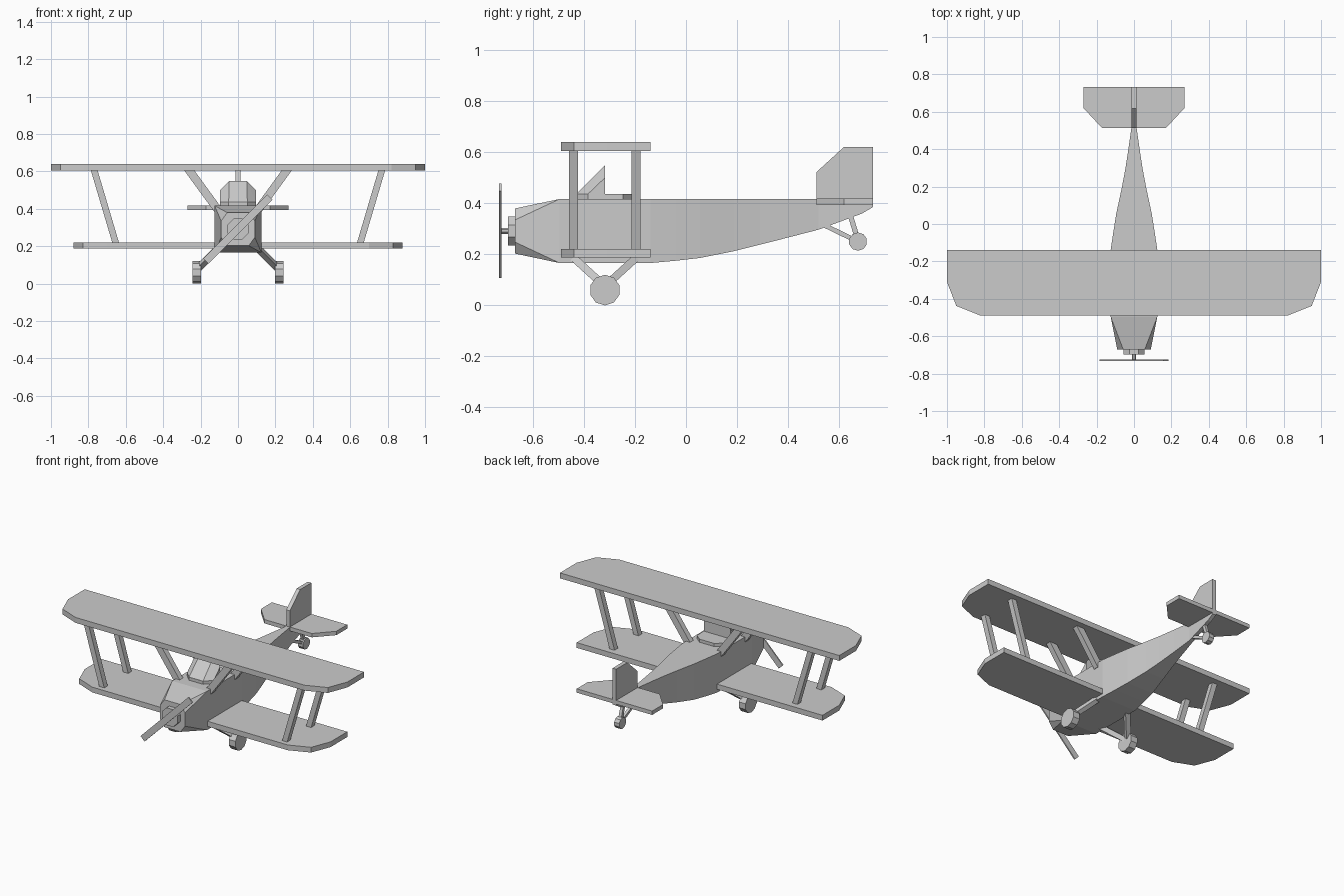
import bpy, bmesh
from math import sin, cos, pi
from mathutils import Vector

if "Cube" in bpy.data.objects:
    bpy.data.objects.remove(bpy.data.objects["Cube"])


def finish(name, bm):
    bmesh.ops.remove_doubles(bm, verts=bm.verts, dist=1e-5)
    bmesh.ops.recalc_face_normals(bm, faces=bm.faces)
    me = bpy.data.meshes.new(name)
    bm.to_mesh(me)
    bm.free()
    ob = bpy.data.objects.new(name, me)
    bpy.context.collection.objects.link(ob)
    return ob


def loft(name, rings):
    """Skin a list of equal-length point rings and cap both ends."""
    bm = bmesh.new()
    vs = [[bm.verts.new(p) for p in r] for r in rings]
    n = len(vs[0])
    for a, b in zip(vs, vs[1:]):
        for i in range(n):
            j = (i + 1) % n
            bm.faces.new((a[i], a[j], b[j], b[i]))
    bm.faces.new(vs[0])
    bm.faces.new(vs[-1])
    return finish(name, bm)


def slab(name, half, z0, z1):
    """Horizontal plate from the right half of its outline."""
    pts = half + [(-x, y) for x, y in reversed(half)]
    return loft(name, [[(x, y, z) for x, y in pts] for z in (z0, z1)])


def side_prism(name, profile, x0, x1):
    return loft(name, [[(x, y, z) for y, z in profile] for x in (x0, x1)])


def ngon(n, r, a0):
    return [(r * cos(a0 + 2 * pi * i / n), r * sin(a0 + 2 * pi * i / n)) for i in range(n)]


def post(name, p, q, hx, hy):
    """Slanted strut with level ends."""
    c = ((-hx, -hy), (hx, -hy), (hx, hy), (-hx, hy))
    return loft(name, [[(e[0] + x, e[1] + y, e[2]) for x, y in c] for e in (p, q)])


def beam(name, p, q, h):
    """Strut with square ends."""
    p, q = Vector(p), Vector(q)
    d = (q - p).normalized()
    u = d.cross(Vector((1, 0, 0))).normalized() * h
    v = d.cross(u).normalized() * h
    return loft(name, [[e - u - v, e + u - v, e + u + v, e - u + v] for e in (p, q)])


# fuselage: octagonal nose opening into a tapering box
stations = [  # y, half width, bottom, top, corner cut
    (-.67, .09, .203, .38, .045), (-.495, .125, .166, .417, 0), (-.14, .125, .166, .417, 0),
    (-.04, .11, .175, .417, 0), (.055, .095, .186, .417, 0), (.19, .066, .213, .417, 0),
    (.29, .047, .238, .417, 0), (.40, .03, .266, .417, 0), (.52, .013, .297, .417, 0),
    (.69, .012, .36, .417, 0), (.732, .012, .385, .417, 0)]
rings = []
for y, w, b, t, c in stations:
    d = c * .72
    rings.append([(x, y, z) for x, z in (
        (w, b + c), (w, t - c), (w - d, t), (d - w, t),
        (-w, t - c), (-w, b + c), (d - w, b), (w - d, b))])
loft("fuselage", rings)

# engine cap, shaft and propeller
PZ = .292
for name, n, r, y0, y1 in (("engine_cap", 8, .061, -.698, -.66), ("propeller_shaft", 8, .013, -.73, -.69)):
    loft(name, [[(x, y, PZ + z) for x, z in ngon(n, r, pi / 8)] for y in (y0, y1)])
k, L, W = 2 ** -.5, .242, .02
blade = [(k * (a - b), PZ + k * (a + b)) for a, b in ((-L, -W), (L, -W), (L, W), (-L, W))]
loft("propeller", [[(x, y, z) for x, z in blade] for y in (-.732, -.724)])

# wings
for name, s, z0, z1 in (("upper_wing", 1.0, .605, .64), ("lower_wing", .88, .187, .221)):
    slab(name, [(s - .18, -.49), (s - .05, -.438), (s, -.31), (s, -.139)], z0, z1)

# tail
slab("tailplane", [(.17, .512), (.27, .62), (.27, .732)], .393, .418)
side_prism("tail_fin", [(.512, .395), (.512, .523), (.618, .62), (.732, .62), (.732, .395)], -.013, .013)

# cockpit rim and windshield
slab("cockpit_rim", [(.05, -.43), (.095, -.385), (.095, -.247), (.052, -.212)], .41, .437)
bm = bmesh.new()
for s in (-1, 1):
    for x, y, z in ((.05, -.43, .436), (.095, -.385, .436), (.095, -.318, .436),
                    (.095, -.318, .5), (.047, -.318, .549)):
        bm.verts.new((s * x, y, z))
bmesh.ops.convex_hull(bm, input=bm.verts)
bmesh.ops.dissolve_limit(bm, angle_limit=.01, verts=bm.verts, edges=bm.edges)
finish("windshield", bm)

# struts and main wheels, both sides
wheel = ngon(10, 1, pi / 2)
for s, side in ((-1, "left"), (1, "right")):
    for y, end in ((-.441, "front"), (-.196, "rear")):
        post(f"{side}_{end}_outer_strut", (s * .653, y, .215), (s * .77, y, .61), .018, .0175)
        post(f"{side}_{end}_inner_strut", (s * .10, y, .385), (s * .264, y, .61), .027, .0175)
    for y, end in ((-.45, "front"), (-.186, "rear")):
        beam(f"{side}_{end}_gear_leg", (s * .10, y, .195), (s * .22, -.318, .075), .015)
    side_prism(f"{side}_wheel", [(-.318 + .06 * a, .06 + .06 * b) for a, b in wheel],
               s * .197, s * .244)

# tail wheel
side_prism("tail_wheel", [(.674 + .036 * a, .25 + .036 * b) for a, b in wheel], -.018, .018)
beam("tail_wheel_post", (0, .645, .35), (0, .674, .255), .01)
beam("tail_wheel_brace", (0, .54, .315), (0, .67, .252), .009)
